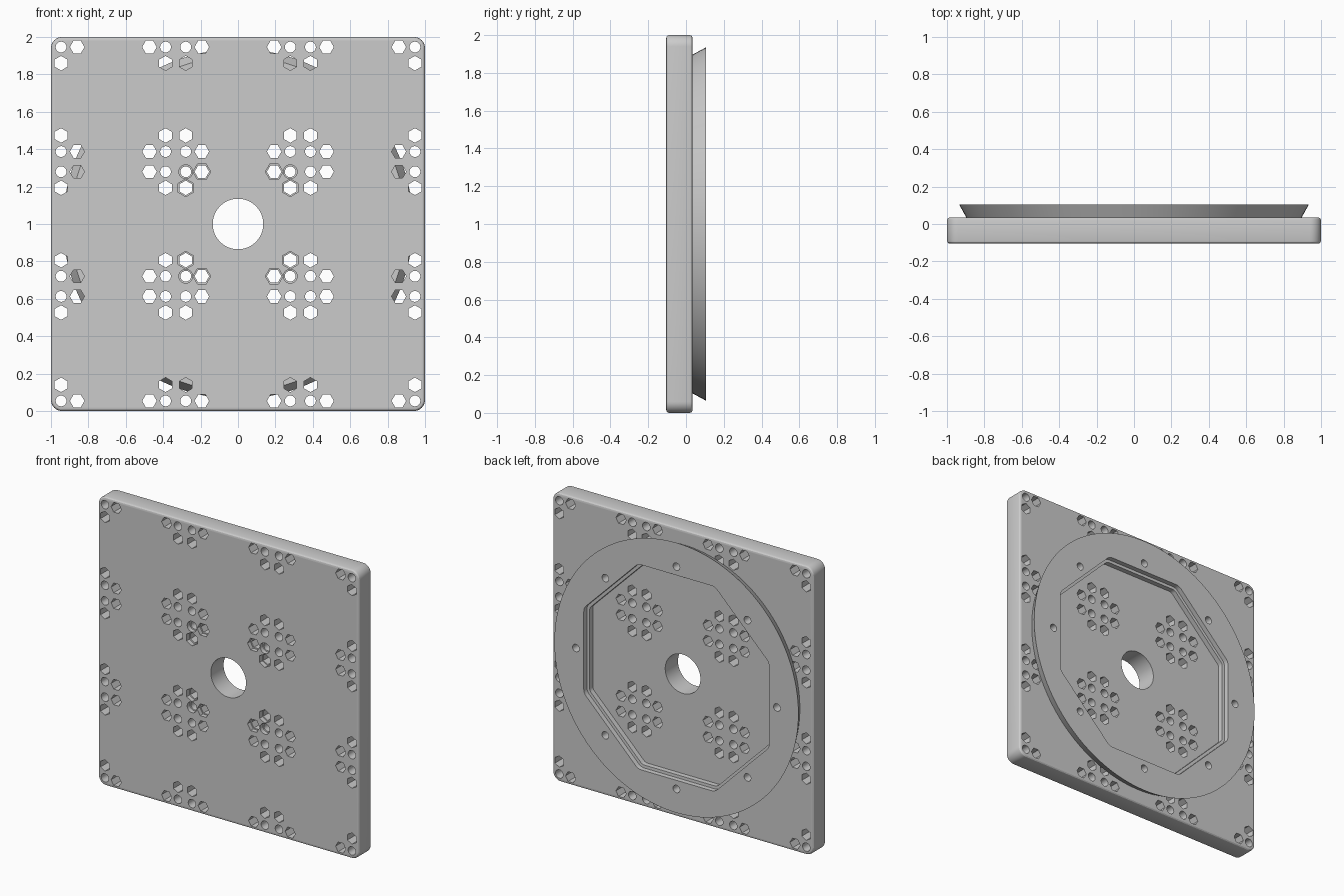
import bpy, bmesh
from math import sin, cos, pi, radians, tan

if "Cube" in bpy.data.objects:
    bpy.data.objects.remove(bpy.data.objects["Cube"])

grey = bpy.data.materials.new("light_grey")
grey.use_nodes = True
COLOUR = (0.6, 0.6, 0.6, 1)
grey.diffuse_color = COLOUR
grey.node_tree.nodes["Principled BSDF"].inputs["Base Color"].default_value = COLOUR

FRONT, BACK, TOP = -0.105, 0.035, 0.105


def polygon(radius, sides, turn=0.0, cx=0.0, cz=0.0):
    return [(cx + radius * cos(turn + 2 * pi * i / sides),
             cz + radius * sin(turn + 2 * pi * i / sides)) for i in range(sides)]


def rounded_polygon(apothem, sides, fillet, steps):
    """Regular polygon with flats on the axes and rounded corners."""
    half = pi / sides
    reach = (apothem - fillet) / cos(half)
    points = []
    for i in range(sides):
        middle = half + 2 * half * i
        for s in range(steps + 1):
            a = middle - half + 2 * half * s / steps
            points.append((reach * cos(middle) + fillet * cos(a),
                           reach * sin(middle) + fillet * sin(a)))
    return points


def loft(bm, sections):
    """Solid through matching outlines, each given as (y, outline)."""
    rows = [[bm.verts.new((x, y, z + 1)) for x, z in outline] for y, outline in sections]
    count = len(rows[0])
    for a, b in zip(rows, rows[1:]):
        for i in range(count):
            j = (i + 1) % count
            bm.faces.new((a[i], a[j], b[j], b[i]))
    bm.faces.new(rows[0][::-1])
    bm.faces.new(rows[-1])


def make_object(name, bm):
    bmesh.ops.recalc_face_normals(bm, faces=bm.faces)
    mesh = bpy.data.meshes.new(name)
    bm.to_mesh(mesh)
    bm.free()
    mesh.materials.append(grey)
    obj = bpy.data.objects.new(name, mesh)
    bpy.context.collection.objects.link(obj)
    return obj


def activate(obj):
    bpy.ops.object.select_all(action='DESELECT')
    obj.select_set(True)
    bpy.context.view_layer.objects.active = obj


def cut(obj, bm):
    cutter = make_object("cutter", bm)
    cutter.hide_render = True
    mod = obj.modifiers.new("cut", 'BOOLEAN')
    mod.operation = 'DIFFERENCE'
    mod.solver = 'EXACT'
    mod.object = cutter
    activate(obj)
    bpy.ops.object.modifier_apply(modifier=mod.name)
    bpy.data.objects.remove(cutter)


def smooth(obj):
    activate(obj)
    bpy.ops.object.shade_smooth_by_angle(angle=radians(25))


# Square plate with rounded corners and softened rims
bm = bmesh.new()
EDGE = 0.016
rim = [(EDGE * (1 - sin(a)), EDGE * (1 - cos(a))) for a in (0, pi / 6, pi / 3, pi / 2)]
plate_sections = [(FRONT + d, rounded_polygon(1 - e, 4, 0.06 - e, 8)) for e, d in rim]
plate_sections += [(BACK - d, rounded_polygon(1 - e, 4, 0.06 - e, 8)) for e, d in rim[::-1]]
loft(bm, plate_sections)
plate = make_object("plate", bm)

# Through holes: clusters on a regular grid, kept where they fit on the plate
bm = bmesh.new()


def hole(x, z, radius, sides, turn, flared):
    if max(abs(x), abs(z)) > 0.98:
        return
    sections = [(FRONT - 0.05, polygon(radius, sides, turn, x, z)),
                (BACK + 0.05, polygon(radius, sides, turn, x, z))]
    if flared:
        wide = polygon(radius + 0.008, sides, turn, x, z)
        sections = [(FRONT - 0.05, wide), (FRONT + 0.03, wide),
                    (FRONT + 0.031, sections[0][1]), sections[1]]
    loft(bm, sections)


ROUND, HEX, NEAR, FAR = 0.029, 0.039, 0.054, 0.14
centres = (-1, -1 / 3, 1 / 3, 1)
for cx in centres:
    for cz in centres:
        inner = abs(cx) < 0.5 and abs(cz) < 0.5
        for sx in (-1, 1):
            for sz in (-1, 1):
                # The group facing the middle of the plate is counterbored
                flared = inner and sx * cx < 0 and sz * cz < 0
                x, z = cx + sx * NEAR, cz + sz * NEAR
                hole(x, z, ROUND, 20, 0, flared)
                hole(cx + sx * FAR, z, HEX, 6, 0, flared)
                hole(x, cz + sz * FAR, HEX, 6, pi / 2, flared)

# Central bore
bore = polygon(0.135, 64)
loft(bm, [(FRONT - 0.05, bore), (BACK + 0.05, bore)])
cut(plate, bm)
smooth(plate)

# Flared disc on the back with an octagonal opening and screw holes
bm = bmesh.new()
loft(bm, [(BACK, polygon(0.897, 128)), (TOP, polygon(0.935, 128))])
back_ring = make_object("back_ring", bm)

bm = bmesh.new()
wide = rounded_polygon(0.71, 8, 0.06, 4)
narrow = rounded_polygon(0.69, 8, 0.04, 4)
loft(bm, [(BACK - 0.05, narrow), (TOP - 0.035, narrow),
          (TOP - 0.034, wide), (TOP + 0.05, wide)])
for x, z in polygon(0.77, 8):
    screw = polygon(0.026, 20, 0, x, z)
    loft(bm, [(BACK - 0.05, screw), (TOP + 0.05, screw)])
cut(back_ring, bm)
smooth(back_ring)
